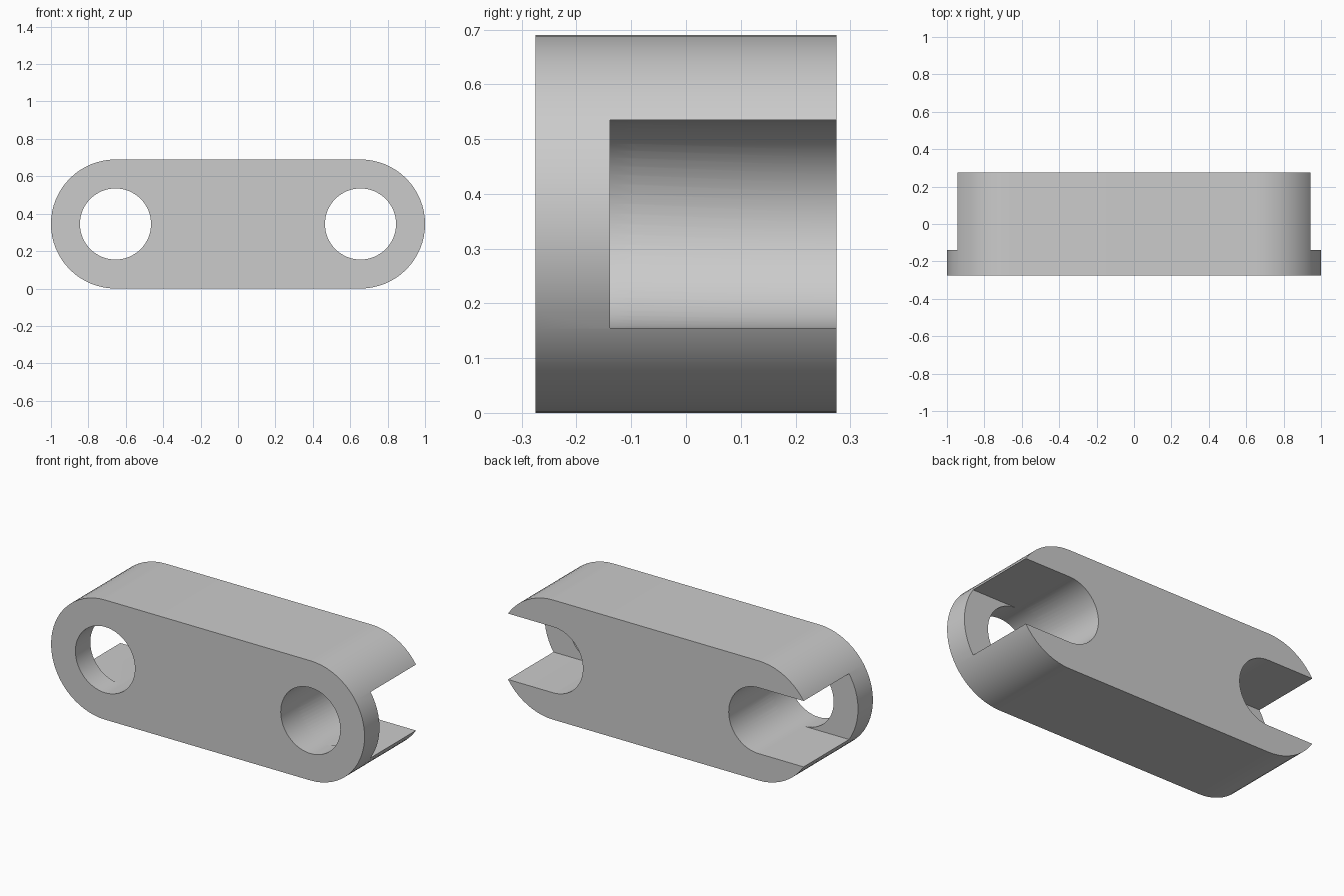
import bpy, bmesh
from math import sin, cos, pi, radians

cube = bpy.data.objects.get("Cube")
if cube:
    bpy.data.objects.remove(cube, do_unlink=True)

R, HOLE = 0.345, 0.19        # outer end radius, bore radius
CX, CZ = 0.655, 0.345        # bore centre
FRONT, STEP, BACK = -0.275, -0.139, 0.275
SEG = 32                     # segments per half circle

grey = bpy.data.materials.new("plain grey")
grey.use_nodes = True
grey.diffuse_color = (0.6, 0.6, 0.6, 1)
grey.node_tree.nodes["Principled BSDF"].inputs["Base Color"].default_value = (0.6, 0.6, 0.6, 1)


def arc(cx, r, start, end, n):
    angles = [start + (end - start) * i / n for i in range(n + 1)]
    return [(cx + r * cos(a), CZ + r * sin(a)) for a in angles]


def prism(name, outline, y0, y1):
    """Extrude an x-z outline along y."""
    bm = bmesh.new()
    face = bm.faces.new([bm.verts.new((x, y0, z)) for x, z in outline])
    ext = bmesh.ops.extrude_face_region(bm, geom=[face])
    verts = [v for v in ext["geom"] if isinstance(v, bmesh.types.BMVert)]
    bmesh.ops.translate(bm, verts=verts, vec=(0, y1 - y0, 0))
    bmesh.ops.recalc_face_normals(bm, faces=bm.faces)
    mesh = bpy.data.meshes.new(name)
    bm.to_mesh(mesh)
    bm.free()
    mesh.materials.append(grey)
    obj = bpy.data.objects.new(name, mesh)
    bpy.context.collection.objects.link(obj)
    return obj


# Link body: a bar with rounded ends
body = prism("link_body",
             arc(CX, R, -pi / 2, pi / 2, SEG) + arc(-CX, R, pi / 2, 3 * pi / 2, SEG),
             FRONT, BACK)

# Bores through both ends, and round-bottomed slots open to the ends behind the front plate
cutters = []
for side, label in ((1, "left"), (-1, "right")):
    bore = arc(side * CX, HOLE, 0, 2 * pi, 2 * SEG)[:-1]
    cutters.append(prism(label + "_bore_cutter", bore, FRONT - 0.1, STEP + 0.05))
    slot = [(side * x, z) for x, z in arc(CX, HOLE, pi / 2, 3 * pi / 2, SEG)]
    slot += [(side * 1.2, CZ - HOLE), (side * 1.2, CZ + HOLE)]
    cutters.append(prism(label + "_slot_cutter", slot, STEP, BACK + 0.1))

for cutter in cutters:
    mod = body.modifiers.new(cutter.name, "BOOLEAN")
    mod.operation = "DIFFERENCE"
    mod.solver = "EXACT"
    mod.object = cutter

# Apply the cuts and drop the cutters
bpy.ops.object.select_all(action="DESELECT")
body.select_set(True)
bpy.context.view_layer.objects.active = body
for cutter in cutters:
    bpy.ops.object.modifier_apply(modifier=cutter.name)
    bpy.data.objects.remove(cutter, do_unlink=True)

bpy.ops.object.shade_smooth_by_angle(angle=radians(30))
